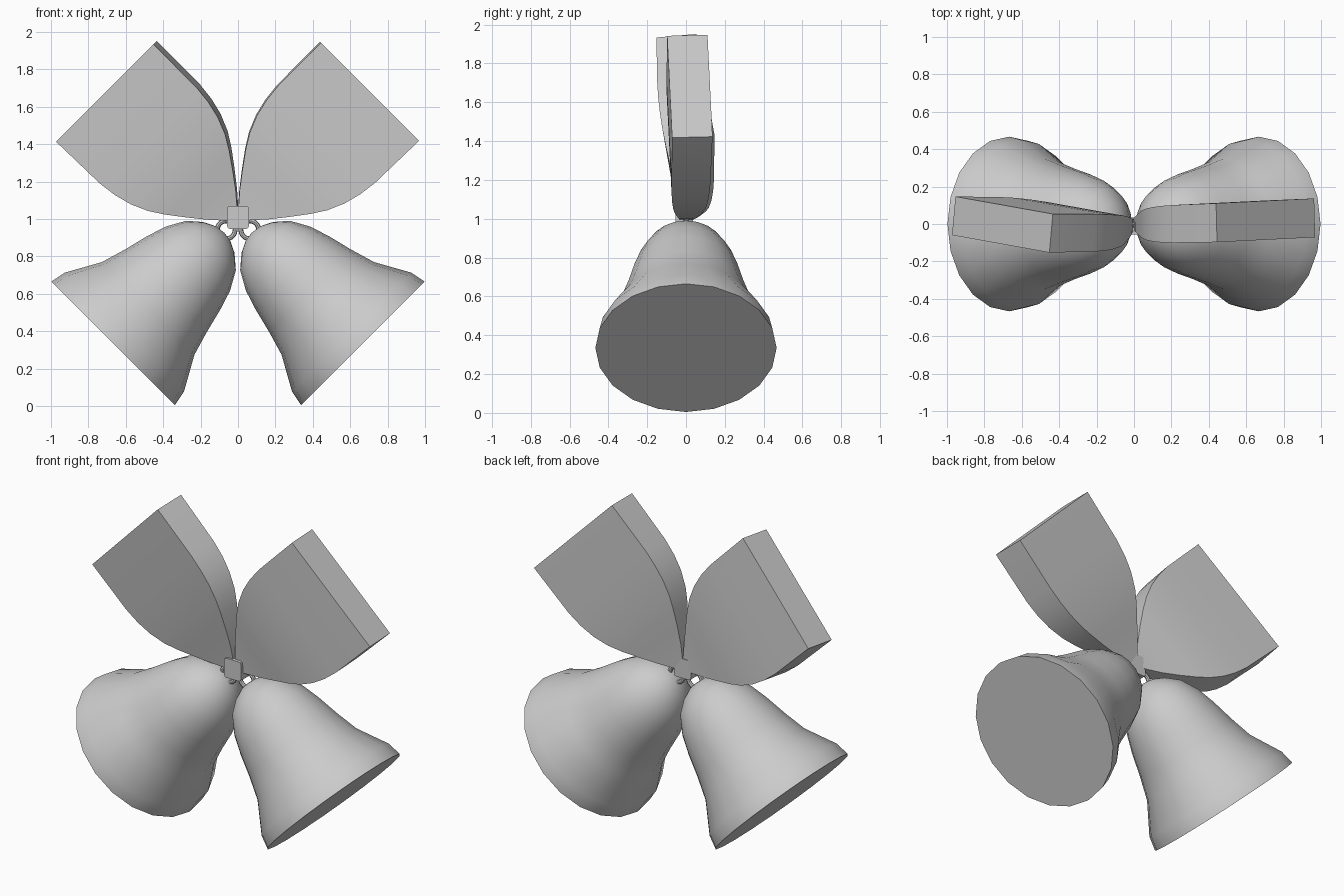
import bpy, bmesh, math
from mathutils import Vector

if "Cube" in bpy.data.objects:
    bpy.data.objects.remove(bpy.data.objects["Cube"])

D = math.sqrt(0.5)


def make_object(name, bm, angle=35):
    bmesh.ops.recalc_face_normals(bm, faces=bm.faces)
    mesh = bpy.data.meshes.new(name)
    bm.to_mesh(mesh)
    bm.free()
    ob = bpy.data.objects.new(name, mesh)
    bpy.context.collection.objects.link(ob)
    bpy.ops.object.select_all(action='DESELECT')
    bpy.context.view_layer.objects.active = ob
    ob.select_set(True)
    bpy.ops.object.shade_smooth_by_angle(angle=math.radians(angle))
    return ob


def loft(name, rings, apex=None, angle=35):
    """Skin a series of closed rings; cap both ends or close to an apex."""
    bm = bmesh.new()
    vr = [[bm.verts.new(p) for p in ring] for ring in rings]
    n = len(vr[0])
    for a, b in zip(vr, vr[1:]):
        for i in range(n):
            j = (i + 1) % n
            bm.faces.new((a[i], a[j], b[j], b[i]))
    bm.faces.new(vr[0])
    if apex is None:
        bm.faces.new(vr[-1])
    else:
        tip = bm.verts.new(apex)
        for i in range(n):
            bm.faces.new((vr[-1][i], vr[-1][(i + 1) % n], tip))
    return make_object(name, bm, angle)


# Bell profile: (distance from mouth along the axis, radius)
BELL = [(0, .467), (.085, .45), (.264, .35), (.40, .31), (.53, .278),
        (.64, .243), (.74, .187), (.80, .117), (.83, .055)]


def bell(name, side):
    mouth = Vector((.667 * side, 0, .335))
    axis = Vector((-D * side, 0, D))
    u = Vector((D * side, 0, D))
    v = Vector((0, 1, 0))
    angles = [math.radians(18 * i) for i in range(20)]
    rings = [[mouth + axis * t + (u * math.cos(a) + v * math.sin(a)) * r
              for a in angles] for t, r in BELL]
    loft(name, rings, mouth + axis * .838)


# Ribbon stations: (distance from knot, half width, half thickness)
RIBBON = [(.03, .03, .032), (.12, .11, .042), (.21, .18, .056),
          (.30, .246, .072), (.375, .293, .083), (.467, .332, .092),
          (.56, .355, .098), (.66, .367, .101), (.985, .371, .104)]


def ribbon(name, side, twist, lean):
    c, s = math.cos(twist), math.sin(twist)
    rings = []
    for d, w, h in RIBBON:
        ring = []
        for a, b in ((w, h), (w, -h), (-w, -h), (-w, h)):
            across = a * c - b * s + .01 * d
            y = a * s + b * c + lean * d
            ring.append((side * (d + across) * D, y, .993 + (d - across) * D))
        rings.append(ring)
    loft(name, rings, angle=30)


# Hanging ring between knot and bell
def hanging_ring(name, side, major=.048, minor=.013):
    bpy.ops.mesh.primitive_torus_add(
        major_radius=major, minor_radius=minor, major_segments=20,
        minor_segments=8, location=(.063 * side, 0, .942),
        rotation=(math.pi / 2, 0, 0))
    bpy.context.object.name = name
    bpy.ops.object.shade_smooth_by_angle(angle=math.radians(40))


for label, side, twist, lean in (("left", -1, math.radians(7.2), -.003),
                                 ("right", 1, math.radians(2), .02)):
    bell(label + "_bell", side)
    ribbon(label + "_ribbon", side, twist, lean)
    hanging_ring(label + "_ring", side)

# Central knot: small block with chamfered corners
bm = bmesh.new()
bmesh.ops.create_cube(bm, size=1)
for vert in bm.verts:
    vert.co = (vert.co.x * .116, vert.co.y * .09 - .01, vert.co.z * .122 + 1.008)
upright = [e for e in bm.edges
           if abs(e.verts[0].co.y - e.verts[1].co.y) > .01]
bmesh.ops.bevel(bm, geom=upright, offset=.014, segments=2, profile=.5,
                affect='EDGES')
make_object("knot", bm)
